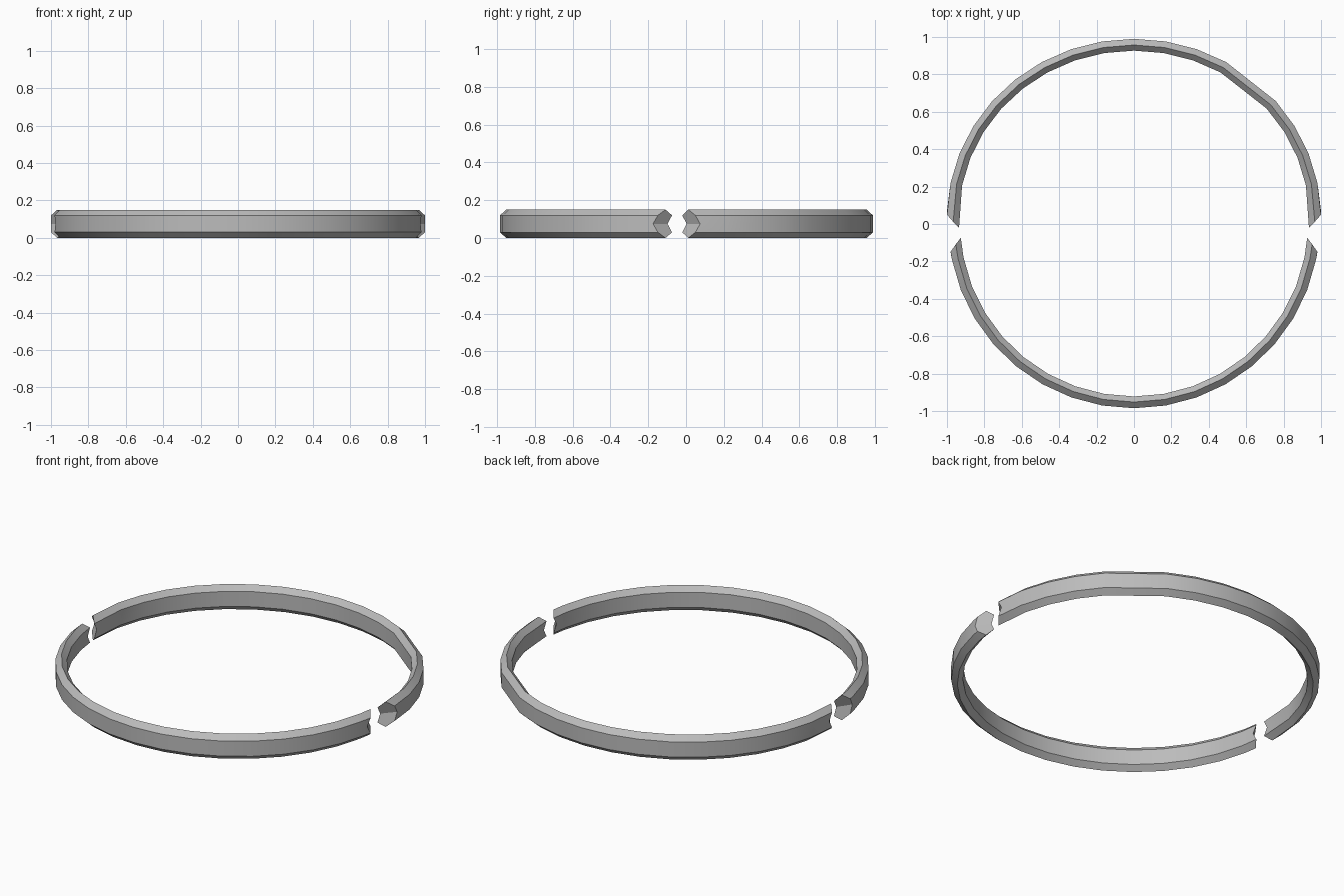
import bpy, bmesh
from math import sin, cos, radians

cube = bpy.data.objects.get("Cube")
if cube:
    bpy.data.objects.remove(cube, do_unlink=True)

metal = bpy.data.materials.new("plain_grey")
metal.use_nodes = True
grey = (0.5, 0.5, 0.5, 1)
metal.diffuse_color = grey
metal.node_tree.nodes["Principled BSDF"].inputs["Base Color"].default_value = grey

# Hexagonal band section: depth behind the outer wall, height, share of the end notch
SECTION = [(0, 0.03, 0), (0, 0.075, 1), (0, 0.12, 0), (0.033, 0.15, 0),
           (0.063, 0.12, 0), (0.063, 0.075, 1), (0.063, 0.03, 0), (0.033, 0, 0)]
STEP = 9.85


def half_ring(name, side, rx, ry, cy, end_outer, end_inner, notch, skipped=()):
    """Sweep the section round half a ring; the ends are slanted and notched."""
    bm = bmesh.new()

    def loop(angle_at):
        verts = []
        for depth, z, bite in SECTION:
            a = radians(angle_at(depth, bite))
            verts.append(bm.verts.new(((rx - depth) * sin(a),
                                       side * (cy + (ry - depth) * cos(a)), z)))
        return verts

    def end_angle(depth, bite):
        slant = depth / 0.063
        return end_outer + slant * (end_inner - end_outer) - notch * bite

    loops = [loop(lambda d, b: -end_angle(d, b))]
    for k in range(-8, 9):
        if k not in skipped:
            loops.append(loop(lambda d, b, k=k: k * STEP))
    loops.append(loop(end_angle))

    n = len(SECTION)
    for a, b in zip(loops, loops[1:]):
        for i in range(n):
            j = (i + 1) % n
            bm.faces.new((a[i], a[j], b[j], b[i]))

    # End caps, creased across the notch
    for l in (loops[0], loops[-1]):
        bm.faces.new((l[1], l[2], l[3], l[4], l[5]))
        bm.faces.new((l[5], l[6], l[7], l[0], l[1]))
    bmesh.ops.recalc_face_normals(bm, faces=bm.faces)

    mesh = bpy.data.meshes.new(name)
    bm.to_mesh(mesh)
    bm.free()
    mesh.materials.append(metal)
    obj = bpy.data.objects.new(name, mesh)
    bpy.context.collection.objects.link(obj)
    bpy.ops.object.select_all(action="DESELECT")
    obj.select_set(True)
    bpy.context.view_layer.objects.active = obj
    bpy.ops.object.shade_smooth_by_angle(angle=radians(30))


half_ring("back_half_ring", 1, 1.0, 0.957, 0.033, 89, 93.4, 1.5, skipped=(4,))
half_ring("front_half_ring", -1, 0.992, 0.985, 0, 81.3, 85.4, 1.5)
